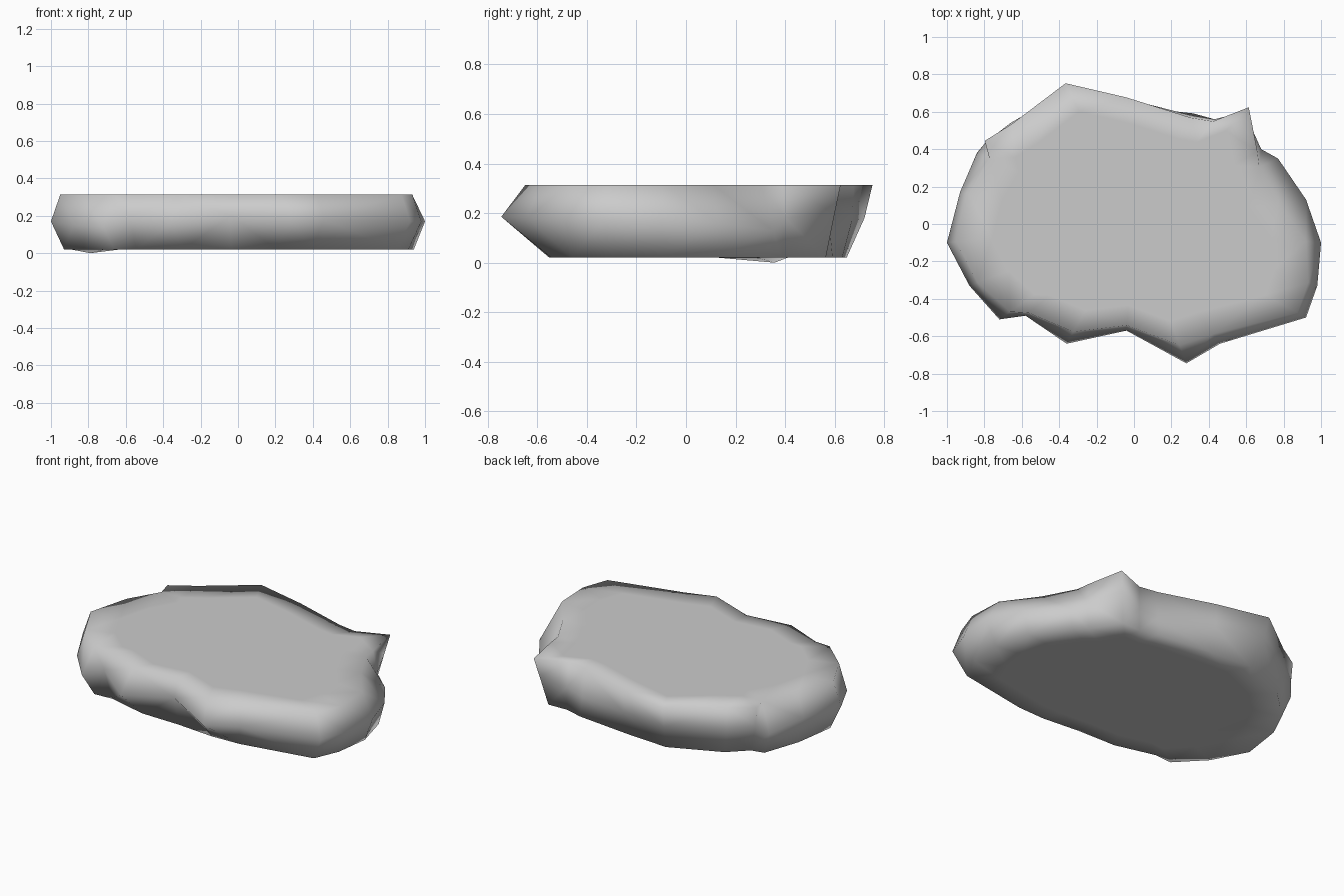
import bpy, bmesh

# Outline around the slab: x, y at the widest level, its height,
# and how far the upper and lower rims are scaled in or out from it
OUTLINE = [
    (1.00, -0.10, 0.17, 0.92, 0.94),
    (0.98, -0.33, 0.17, 0.95, 0.93),
    (0.92, -0.50, 0.17, 0.95, 0.92),
    (0.46, -0.64, 0.18, 0.92, 0.85),
    (0.28, -0.745, 0.185, 0.87, 0.74),
    (-0.04, -0.57, 0.20, 0.95, 0.93),
    (-0.36, -0.64, 0.16, 0.90, 0.82),
    (-0.58, -0.49, 0.20, 0.97, 0.94),
    (-0.72, -0.51, 0.14, 0.92, 0.92),
    (-0.88, -0.33, 0.15, 0.95, 0.93),
    (-1.00, -0.10, 0.17, 0.95, 0.93),
    (-0.93, 0.17, 0.18, 0.95, 0.96),
    (-0.84, 0.38, 0.14, 0.92, 0.94),
    (-0.79, 0.44, 0.20, 1.01, 0.93),
    (-0.66, 0.54, 0.18, 0.99, 0.95),
    (-0.35, 0.72, 0.18, 1.045, 0.90),
    (-0.04, 0.67, 0.17, 1.01, 0.94),
    (0.31, 0.58, 0.14, 0.98, 1.02),
    (0.43, 0.56, 0.16, 0.98, 1.00),
    (0.59, 0.60, 0.20, 1.04, 0.94),
    (0.68, 0.40, 0.18, 0.97, 0.97),
    (0.77, 0.35, 0.13, 0.87, 0.95),
    (0.92, 0.13, 0.16, 0.84, 0.96),
]
BOTTOM, TOP = 0.02, 0.314

bm = bmesh.new()


def ring(points):
    return [bm.verts.new(p) for p in points]


# Levels from the inner underside, over the rims, to the inner top
rings = [
    ring((x * b * 0.8, y * b * 0.8, BOTTOM) for x, y, z, t, b in OUTLINE),
    ring((x * b, y * b, BOTTOM) for x, y, z, t, b in OUTLINE),
    ring((x, y, z) for x, y, z, t, b in OUTLINE),
    ring((x * t, y * t, TOP) for x, y, z, t, b in OUTLINE),
    ring((x * t * 0.8, y * t * 0.8, TOP) for x, y, z, t, b in OUTLINE),
]
# Low lip at the back left that touches the ground
rings[1][12].co.z = 0.0

n = len(OUTLINE)
for low, high in zip(rings, rings[1:]):
    for i in range(n):
        j = (i + 1) % n
        bm.faces.new((low[i], high[i], high[j], low[j]))
bm.faces.new(rings[0])
bm.faces.new(rings[-1])
bmesh.ops.triangulate(bm, faces=bm.faces[:])
bmesh.ops.recalc_face_normals(bm, faces=bm.faces[:])

# Smooth shaded stone slab
mesh = bpy.data.meshes.new("flat_rock")
bm.to_mesh(mesh)
bm.free()
for face in mesh.polygons:
    face.use_smooth = True
rock = bpy.data.objects.new("flat_rock", mesh)
bpy.context.collection.objects.link(rock)
